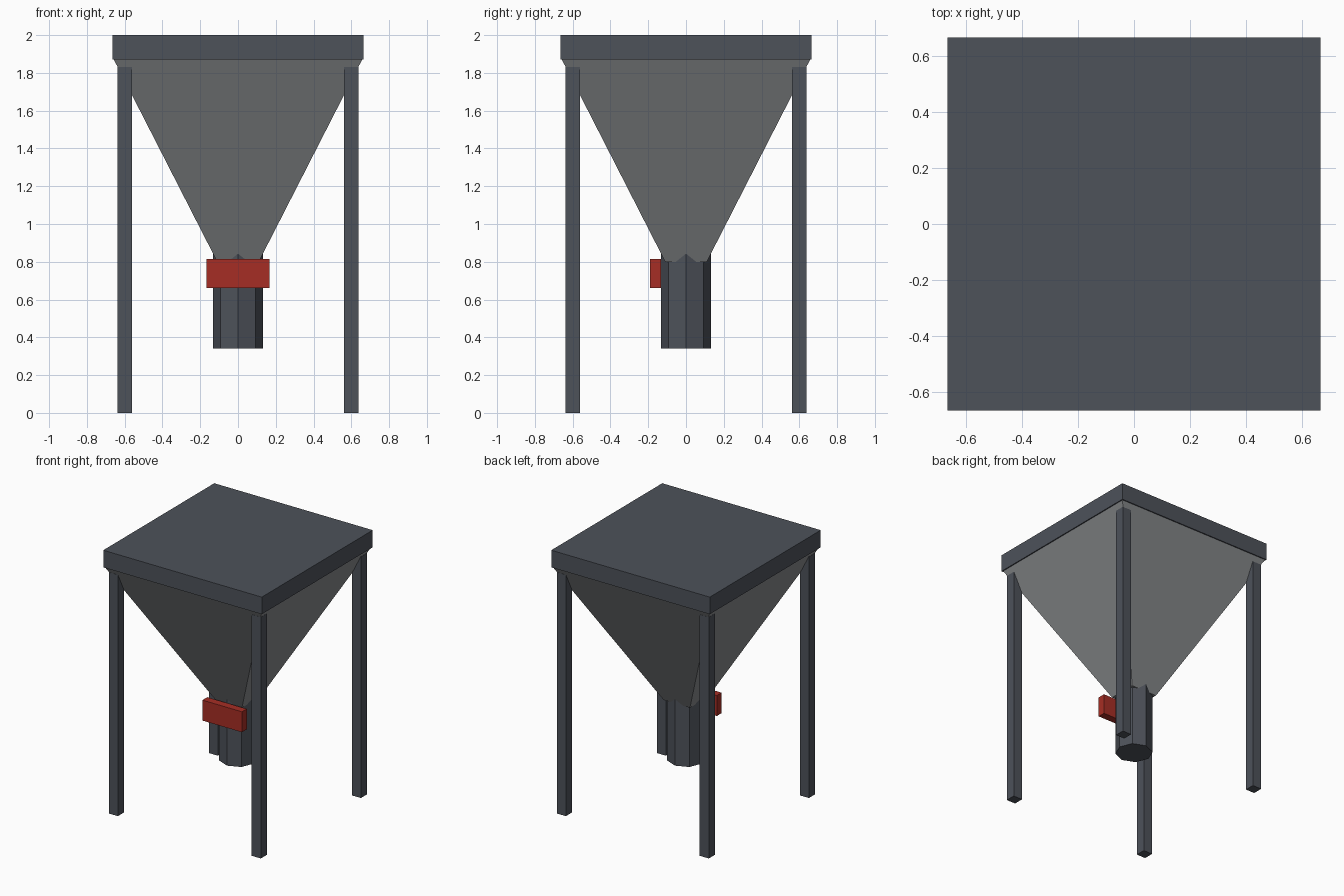
import bpy
import math

default_cube = bpy.data.objects.get("Cube")
if default_cube:
    bpy.data.objects.remove(default_cube, do_unlink=True)


def make_material(name, rgb):
    mat = bpy.data.materials.new(name)
    mat.use_nodes = True
    colour = (*rgb, 1)
    mat.diffuse_color = colour
    mat.node_tree.nodes["Principled BSDF"].inputs["Base Color"].default_value = colour
    return mat


dark_steel = make_material("dark_steel", (0.075, 0.084, 0.102))
light_steel = make_material("light_steel", (0.25, 0.26, 0.27))
red_paint = make_material("red_paint", (0.38, 0.027, 0.018))


def finish(name, mat):
    obj = bpy.context.object
    obj.name = obj.data.name = name
    obj.data.materials.append(mat)
    return obj


def box(name, low, high, mat):
    centre = [(a + b) / 2 for a, b in zip(low, high)]
    bpy.ops.mesh.primitive_cube_add(size=1, location=centre)
    obj = finish(name, mat)
    obj.scale = [b - a for a, b in zip(low, high)]
    return obj


# Square lid on top
LID = 0.665
LID_BASE = 1.87
box("lid", (-LID, -LID, LID_BASE), (LID, LID, 2), dark_steel)

# Tapered square hopper
HOPPER_TOP, HOPPER_BASE = 0.657, 0.11
HOPPER_LOW = 0.80
bpy.ops.mesh.primitive_cone_add(
    vertices=4, radius1=HOPPER_BASE * math.sqrt(2), radius2=HOPPER_TOP * math.sqrt(2),
    depth=LID_BASE - HOPPER_LOW, location=(0, 0, (LID_BASE + HOPPER_LOW) / 2))
hopper = finish("hopper", light_steel)
hopper.rotation_euler.z = math.pi / 4

# Eight-sided outlet spout
bpy.ops.mesh.primitive_cylinder_add(vertices=8, radius=0.132, depth=0.53,
                                    location=(0, 0, 0.605))
finish("outlet_spout", dark_steel)

# Red gate plate on the front of the spout
box("slide_gate", (-0.166, -0.19, 0.66), (0.166, -0.132, 0.815), red_paint)

# Four square legs
LEG_IN, LEG_OUT, LEG_TOP = 0.562, 0.638, 1.83
for side, sx in (("left", 1), ("right", -1)):
    for end, sy in (("front", -1), ("back", 1)):
        xs = sorted((sx * LEG_IN, sx * LEG_OUT))
        ys = sorted((sy * LEG_IN, sy * LEG_OUT))
        box(f"{end}_{side}_leg", (xs[0], ys[0], 0), (xs[1], ys[1], LEG_TOP), dark_steel)
